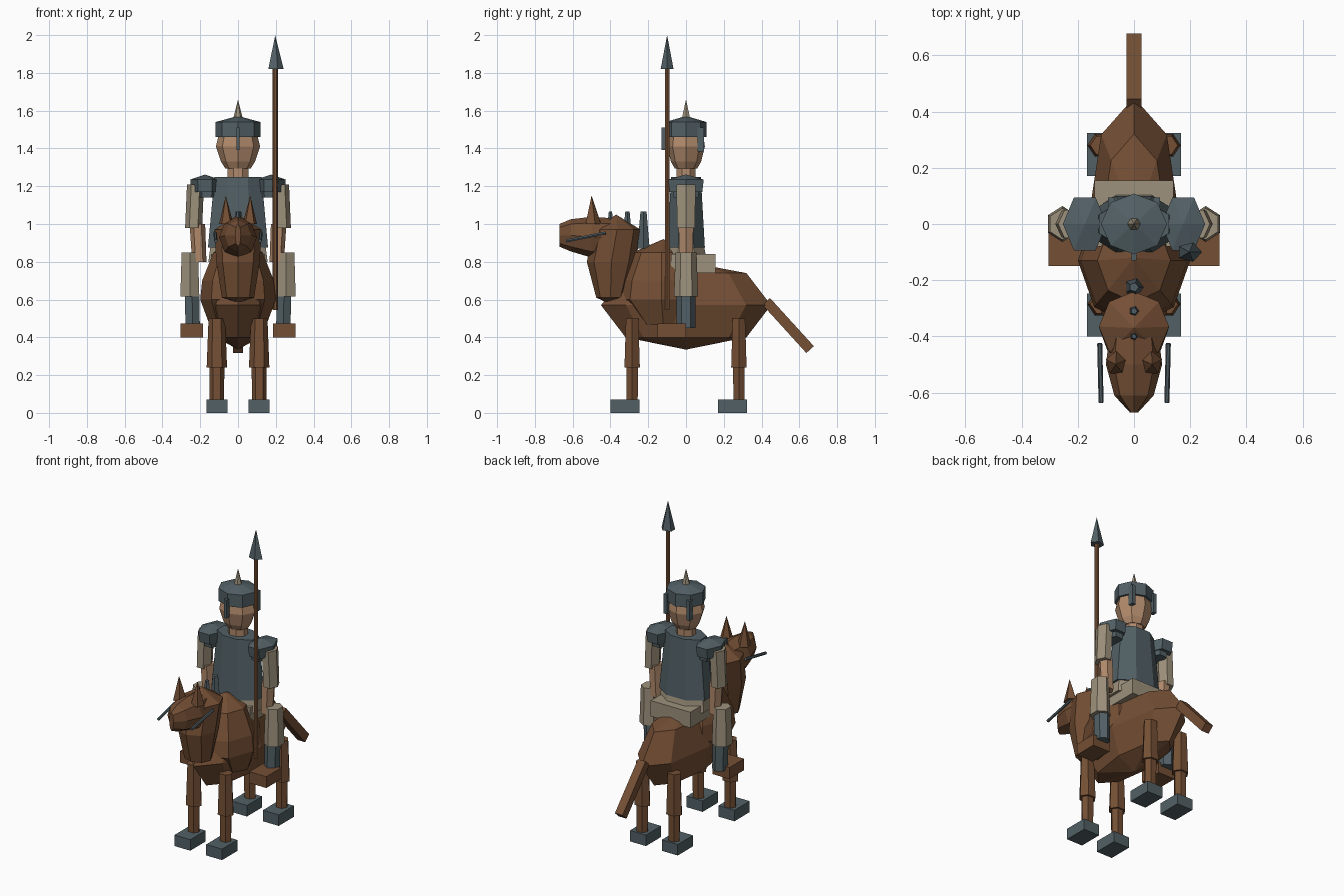
import bpy, bmesh, math
from mathutils import Vector, Matrix

if "Cube" in bpy.data.objects:
    bpy.data.objects.remove(bpy.data.objects["Cube"])


def material(name, rgb):
    m = bpy.data.materials.new(name)
    m.diffuse_color = (*rgb, 1)
    m.use_nodes = True
    m.node_tree.nodes["Principled BSDF"].inputs["Base Color"].default_value = m.diffuse_color
    return m


BROWN = material("horse brown", (0.175, 0.078, 0.035))
STEEL = material("dark steel", (0.085, 0.118, 0.132))
TAN = material("tan cloth", (0.340, 0.285, 0.200))
SKIN = material("skin", (0.440, 0.255, 0.150))


def finish(name, bm, mat):
    bmesh.ops.remove_doubles(bm, verts=bm.verts, dist=1e-5)
    bmesh.ops.recalc_face_normals(bm, faces=bm.faces)
    me = bpy.data.meshes.new(name)
    bm.to_mesh(me)
    bm.free()
    me.materials.append(mat)
    ob = bpy.data.objects.new(name, me)
    bpy.context.collection.objects.link(ob)
    return ob


def loft(name, mat, rings, n=8, turn=0.0, axis="z"):
    """Rings are (x, y, z, radius_a, radius_b); zero radius makes a point."""
    bm = bmesh.new()
    loops = []
    for x, y, z, ra, rb in rings:
        loop = []
        for i in range(n):
            a = turn + math.tau * i / n
            u, v = ra * math.cos(a), rb * math.sin(a)
            loop.append(bm.verts.new((x + u, y + v, z) if axis == "z" else (x + u, y, z + v)))
        loops.append(loop)
    for lo, hi in zip(loops, loops[1:]):
        lo_pt = (lo[0].co - lo[1].co).length < 1e-6
        hi_pt = (hi[0].co - hi[1].co).length < 1e-6
        for i in range(n):
            j = (i + 1) % n
            if lo_pt:
                bm.faces.new((lo[0], hi[j], hi[i]))
            elif hi_pt:
                bm.faces.new((lo[i], lo[j], hi[0]))
            else:
                bm.faces.new((lo[i], lo[j], hi[j], hi[i]))
    for loop in (loops[0], loops[-1]):
        if (loop[0].co - loop[1].co).length > 1e-6:
            bm.faces.new(loop)
    bmesh.ops.delete(bm, geom=[v for v in bm.verts if not v.link_faces], context="VERTS")
    return finish(name, bm, mat)


def box(name, mat, x, y, z):
    """x, y, z are (min, max) pairs."""
    bm = bmesh.new()
    size = Matrix.Diagonal((x[1] - x[0], y[1] - y[0], z[1] - z[0], 1))
    mid = Matrix.Translation(((x[0] + x[1]) / 2, (y[0] + y[1]) / 2, (z[0] + z[1]) / 2))
    bmesh.ops.create_cube(bm, size=1, matrix=mid @ size)
    return finish(name, bm, mat)


def bar(name, mat, a, b, r, n=4, turn=0.0):
    """Prism between two points."""
    a, b = Vector(a), Vector(b)
    ob = loft(name, mat, [(0, 0, 0, r, r), (0, 0, (b - a).length, r, r)], n, turn)
    ob.data.transform(Matrix.Translation(a) @ (b - a).to_track_quat("Z", "Y").to_matrix().to_4x4())
    return ob


Q = math.pi / 8

# horse trunk, chest, neck, head
loft("horse_body", BROWN, [(0, 0, .335, 0, 0), (0, 0, .40, .115, .32), (0, 0, .57, .165, .45),
                           (0, 0, .74, .115, .32), (0, 0, .80, 0, 0)])
loft("horse_chest", BROWN, [(0, -.12, .465, .15, .12), (0, -.13, .60, .20, .235), (0, -.13, .70, .19, .22),
                            (0, -.13, .85, .13, .15), (0, -.12, .92, 0, 0)])
loft("horse_neck", BROWN, [(0, -.42, .585, 0, 0), (0, -.40, .61, .085, .075), (0, -.395, .80, .115, .13),
                           (0, -.365, .97, .125, .125), (0, -.37, 1.05, 0, 0)])
loft("horse_head", BROWN, [(0, -.67, .94, .015, .06), (0, -.61, .94, .07, .085),
                           (0, -.50, .93, .10, .108), (0, -.38, .93, .085, .10)], axis="y")

# mane tufts
for y, z0, r in ((-.40, .99, .018), (-.31, .95, .024), (-.225, .87, .034)):
    loft("mane_tuft", STEEL, [(0, y, z0, r, r), (0, y, 1.065, r * .5, r * .5)], 5)

# tail
bar("horse_tail", BROWN, (0, .425, .59), (0, .657, .335), .038, 4, math.pi / 4)

for s in (-1, 1):
    # ears and bit
    loft("horse_ear", BROWN, [(s * .062, -.495, 1.0, .04, .045), (s * .065, -.50, 1.15, 0, 0)], 5, math.pi / 2)
    bar("bridle_bit", STEEL, (s * .117, -.635, .91), (s * .122, -.425, .953), .009, 6)
    # horse legs and hooves
    for y, h0 in ((-.285, -.40), (.28, .17)):
        x = s * .112
        loft("horse_upper_leg", BROWN, [(x, y, .24, .054, .047), (x, y, .50, .044, .038)], 6)
        loft("horse_lower_leg", BROWN, [(x, y, .06, .038, .034), (x, y, .26, .04, .035)], 6)
        box("hoof", STEEL, (x - .056, x + .056), (h0, h0 + .153), (0, .07))

    # rider legs
    x = s * .255
    loft("rider_thigh", TAN, [(x, 0, .615, .058, .064), (x, 0, .85, .05, .056)], 6, math.pi / 2)
    loft("rider_shin", STEEL, [(x - s * .015, 0, .45, .044, .05), (x - s * .012, 0, .63, .044, .05)], 6, math.pi / 2)
    box("rider_boot", BROWN, sorted((s * .185, s * .305)), (-.15, 0), (.40, .472))

    # rider arms and layered shoulder plates
    loft("rider_sleeve", TAN, [(s * .235, 0, .98, .045, .055), (s * .225, 0, 1.21, .045, .058)], 6)
    loft("rider_forearm", SKIN, [(s * .205, 0, .80, .038, .042), (s * .215, 0, 1.0, .041, .045)], 6)
    x = s * .175
    loft("shoulder_plate", STEEL, [(x, 0, 1.17, .072, .10), (x, 0, 1.235, .078, .108), (x, 0, 1.262, 0, 0)], 6)
    loft("shoulder_lower_plate", STEEL, [(x - s * .01, 0, 1.14, .05, .075), (x - s * .01, 0, 1.18, .056, .08)], 6)

# saddle, waist, torso
box("saddle", TAN, (-.14, .14), (-.08, .155), (.74, .84))
loft("rider_waist", TAN, [(0, 0, .80, .17, .12), (0, 0, .90, .155, .10)], 8, Q)
loft("rider_torso", STEEL, [(0, 0, .875, .172, .108), (0, 0, 1.25, .135, .085)], 8, Q)

# rider neck and head
loft("rider_neck", SKIN, [(0, 0, 1.24, .06, .055), (0, 0, 1.31, .06, .055)], 8, Q)
loft("rider_head", SKIN, [(0, 0, 1.295, .068, .06), (0, 0, 1.33, .09, .08),
                          (0, 0, 1.41, .117, .10), (0, 0, 1.48, .10, .09)], 8)

# helmet with spike and three hanging guards
loft("helmet", STEEL, [(0, 0, 1.46, .118, .108), (0, 0, 1.54, .118, .108), (0, 0, 1.572, 0, 0)], 8)
loft("helmet_spike", TAN, [(0, 0, 1.555, .026, .026), (0, 0, 1.66, 0, 0)], 6)
box("nose_guard", STEEL, (-.009, .009), (-.13, -.10), (1.392, 1.51))
for s in (-1, 1):
    box("rear_guard", STEEL, (s * .08 - .012, s * .08 + .012), (.062, .094), (1.385, 1.51))

# spear
loft("spear_shaft", BROWN, [(.197, -.10, .545, .014, .014), (.197, -.10, 1.83, .014, .014)], 6)
loft("spear_head", STEEL, [(.197, -.10, 1.82, .045, .036), (.197, -.10, 2.0, 0, 0)], 5)
